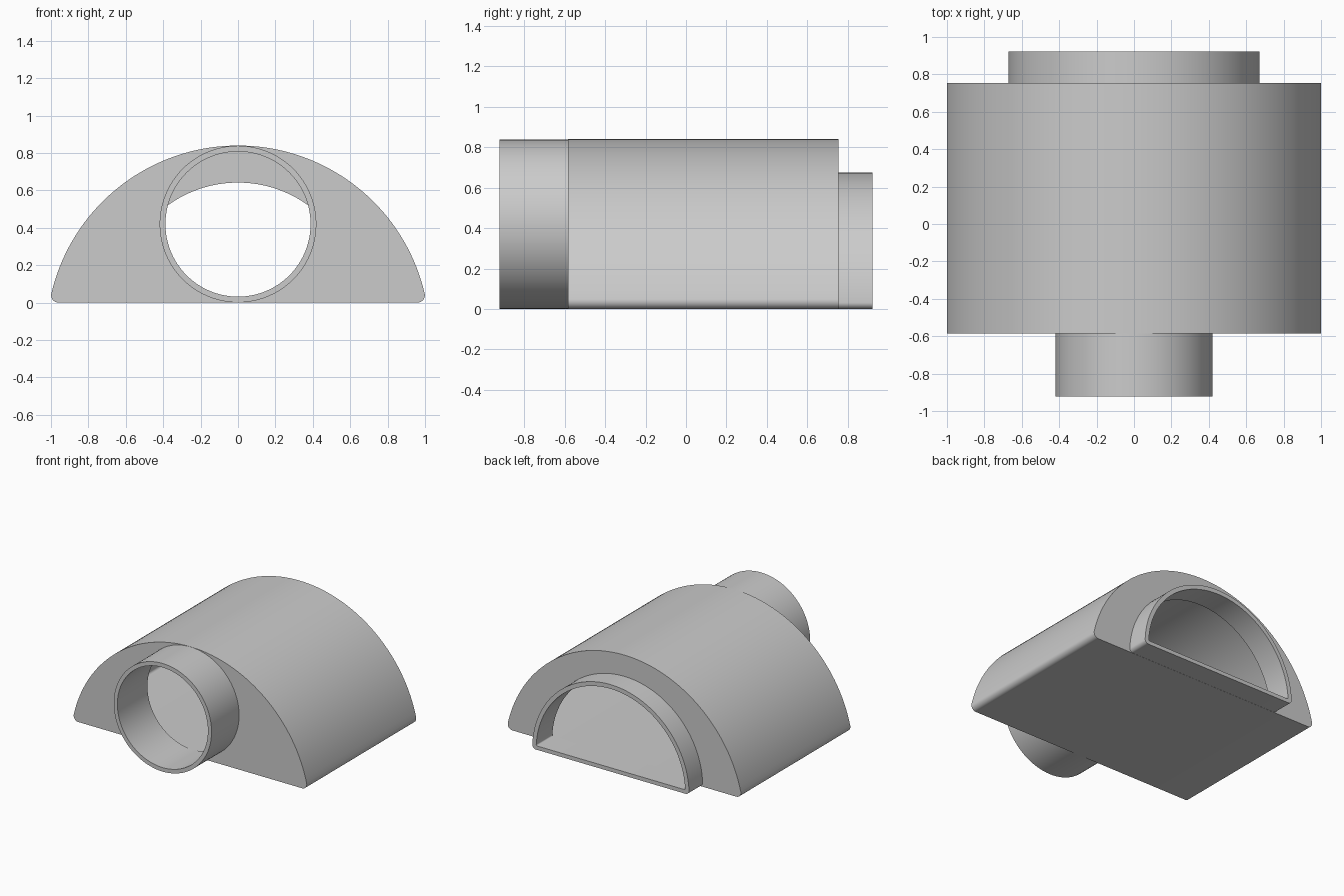
import bpy
import bmesh
from math import pi, cos, sin, sqrt, atan2

cube = bpy.data.objects.get("Cube")
if cube:
    bpy.data.objects.remove(cube)

# Stations along the duct
TUBE_Y, FRONT_Y, BACK_Y, SPIGOT_Y = -0.922, -0.585, 0.755, 0.922
WALL = 0.03

bm = bmesh.new()


def arc(cx, cz, radius, start, end, steps):
    return [(cx + radius * cos(start + (end - start) * i / steps),
             cz + radius * sin(start + (end - start) * i / steps))
            for i in range(steps + 1)]


def round_profile(radius):
    return arc(0, 0.42, radius, 0, 2 * pi, 96)[:-1]


def dome_profile(radius, centre, floor, fillet):
    """Arched outline with a flat bottom and rounded lower corners."""
    fz = floor + fillet
    fx = sqrt((radius - fillet) ** 2 - (fz - centre) ** 2)
    a = atan2(fz - centre, fx)
    return (arc(fx, fz, fillet, -pi / 2, a, 10)
            + arc(0, centre, radius, a, pi - a, 72)[1:-1]
            + arc(-fx, fz, fillet, pi - a, 1.5 * pi, 10))


def sleeve(profile, y0, y1):
    """Wall swept between two stations; returns its two rim edge loops."""
    rings = [[bm.verts.new((x, y, z)) for x, z in profile] for y in (y0, y1)]
    n = len(profile)
    for i in range(n):
        j = (i + 1) % n
        bm.faces.new((rings[0][i], rings[0][j], rings[1][j], rings[1][i]))
    return [[bm.edges.get((r[i], r[(i + 1) % n])) for i in range(n)] for r in rings]


def flat_ring(outer, inner):
    """Flat end wall between two rims lying in the same plane."""
    bmesh.ops.triangle_fill(bm, edges=outer + inner, normal=(0, -1, 0))


# Walls of the body, the round inlet and the arched outlet
body = sleeve(dome_profile(1.025, -0.185, 0, 0.04), FRONT_Y, BACK_Y)
cavity = sleeve(dome_profile(0.997, -0.185, WALL, 0.02), FRONT_Y + WALL, BACK_Y - WALL)
tube = sleeve(round_profile(0.419), TUBE_Y, FRONT_Y)
bore = sleeve(round_profile(0.388), TUBE_Y, FRONT_Y + WALL)
spigot = sleeve(dome_profile(0.672, 0.003, 0.001, 0.03), BACK_Y, SPIGOT_Y)
outlet = sleeve(dome_profile(0.639, 0.003, WALL + 0.001, 0.01), BACK_Y - WALL, SPIGOT_Y)

# End walls and lips
flat_ring(tube[0], bore[0])
flat_ring(body[0], tube[1])
flat_ring(cavity[0], bore[1])
flat_ring(cavity[1], outlet[0])
flat_ring(body[1], spigot[0])
flat_ring(spigot[1], outlet[1])

bmesh.ops.recalc_face_normals(bm, faces=bm.faces[:])
mesh = bpy.data.meshes.new("duct_adapter")
bm.to_mesh(mesh)
bm.free()

# Plain grey finish
grey = bpy.data.materials.new("plain_grey")
grey.use_nodes = True
colour = (0.6, 0.6, 0.6, 1)
grey.diffuse_color = colour
grey.node_tree.nodes["Principled BSDF"].inputs["Base Color"].default_value = colour
mesh.materials.append(grey)

duct = bpy.data.objects.new("duct_adapter", mesh)
bpy.context.collection.objects.link(duct)
bpy.ops.object.select_all(action="DESELECT")
duct.select_set(True)
bpy.context.view_layer.objects.active = duct
bpy.ops.object.shade_smooth_by_angle(angle=pi / 6)
